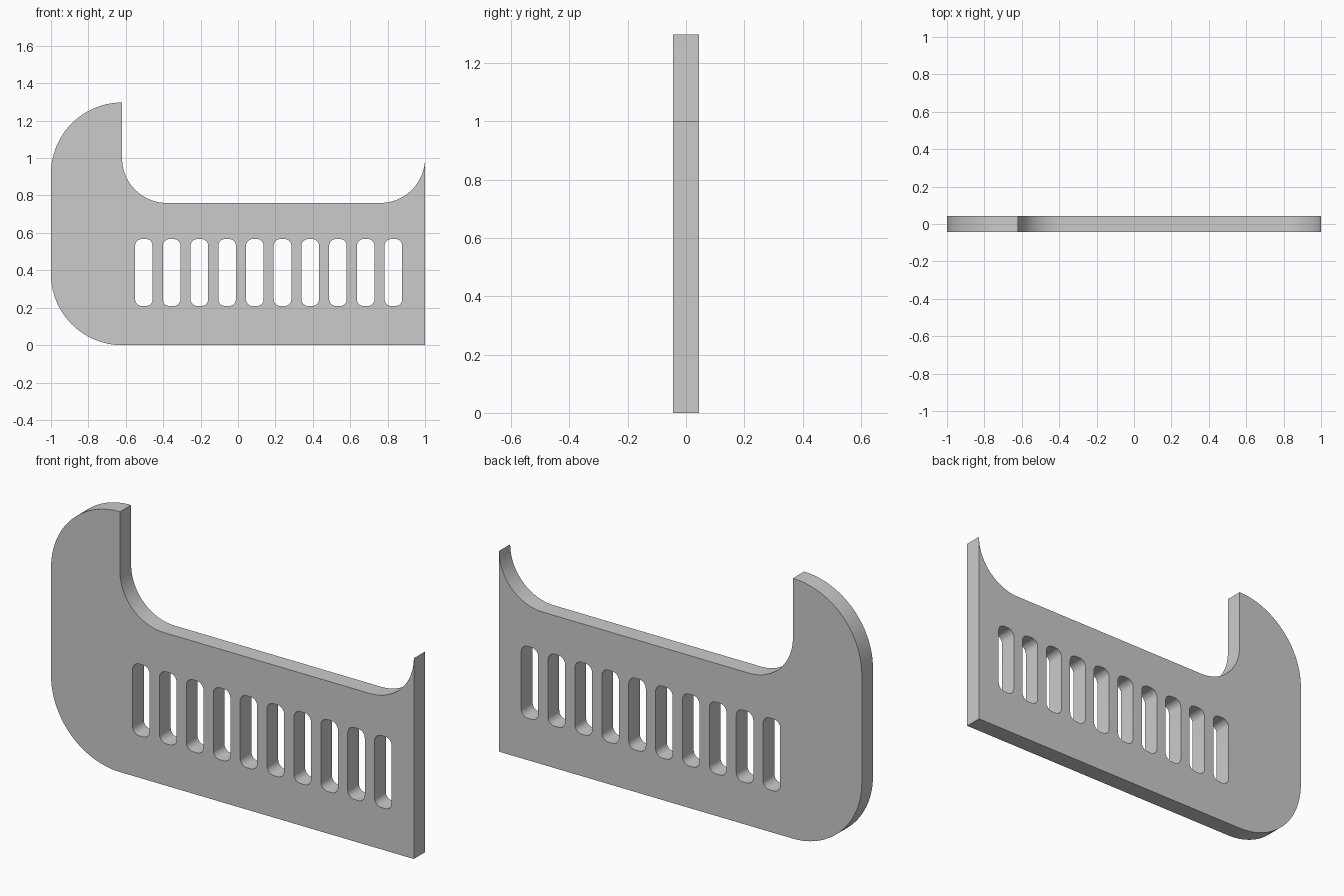
import bpy, bmesh, math

cube = bpy.data.objects.get("Cube")
if cube:
    bpy.data.objects.remove(cube, do_unlink=True)

HALF_DEPTH = 0.044


def arc(cx, cz, r, start, end, steps):
    """Points along a circular arc, angles in degrees."""
    angles = [math.radians(start + (end - start) * i / steps) for i in range(steps + 1)]
    return [(cx + r * math.cos(a), cz + r * math.sin(a)) for a in angles]


def rounded_slot(cx, cz, w, h, r):
    dx, dz = w / 2 - r, h / 2 - r
    corners = [(dx, dz), (-dx, dz), (-dx, -dz), (dx, -dz)]
    return [p for i, (x, z) in enumerate(corners)
            for p in arc(cx + x, cz + z, r, 90 * i, 90 * i + 90, 8)]


# Outline: tall rounded end, scooped top edge, square foot
outline = [(1, 0), (1, 1)]
outline += arc(0.76, 1.0, 0.24, -2, -90, 24)
outline += arc(-0.38, 1.0, 0.24, 270, 180, 24)
outline += [(-0.62, 1.297)]
outline += arc(-0.62, 0.917, 0.38, 90, 180, 32)[1:]
outline += arc(-0.62, 0.38, 0.38, 180, 270, 32)

# Row of ten ventilation slots
slots = [rounded_slot(-0.503 + 0.1482 * i, 0.388, 0.094, 0.358, 0.036) for i in range(10)]

# Fill the outline around the slots, then give the plate its thickness
bm = bmesh.new()
edges = []
for loop in [outline] + slots:
    verts = [bm.verts.new((x, -HALF_DEPTH, z)) for x, z in loop]
    edges += [bm.edges.new((a, b)) for a, b in zip(verts, verts[1:] + verts[:1])]
bmesh.ops.triangle_fill(bm, edges=edges, use_beauty=True, normal=(0, -1, 0))
extruded = bmesh.ops.extrude_face_region(bm, geom=bm.faces[:], use_keep_orig=True)
moved = [v for v in extruded["geom"] if isinstance(v, bmesh.types.BMVert)]
bmesh.ops.translate(bm, verts=moved, vec=(0, 2 * HALF_DEPTH, 0))
bmesh.ops.recalc_face_normals(bm, faces=bm.faces[:])

mesh = bpy.data.meshes.new("slotted_side_panel")
bm.to_mesh(mesh)
bm.free()
panel = bpy.data.objects.new("slotted_side_panel", mesh)
bpy.context.collection.objects.link(panel)

# Plain grey finish
grey = bpy.data.materials.new("plain_grey")
grey.use_nodes = True
colour = (0.6, 0.6, 0.6, 1)
grey.diffuse_color = colour
grey.node_tree.nodes["Principled BSDF"].inputs["Base Color"].default_value = colour
mesh.materials.append(grey)

# Smooth curved rims with crisp plate edges
bpy.ops.object.select_all(action="DESELECT")
panel.select_set(True)
bpy.context.view_layer.objects.active = panel
bpy.ops.object.shade_smooth_by_angle(angle=math.radians(30))
